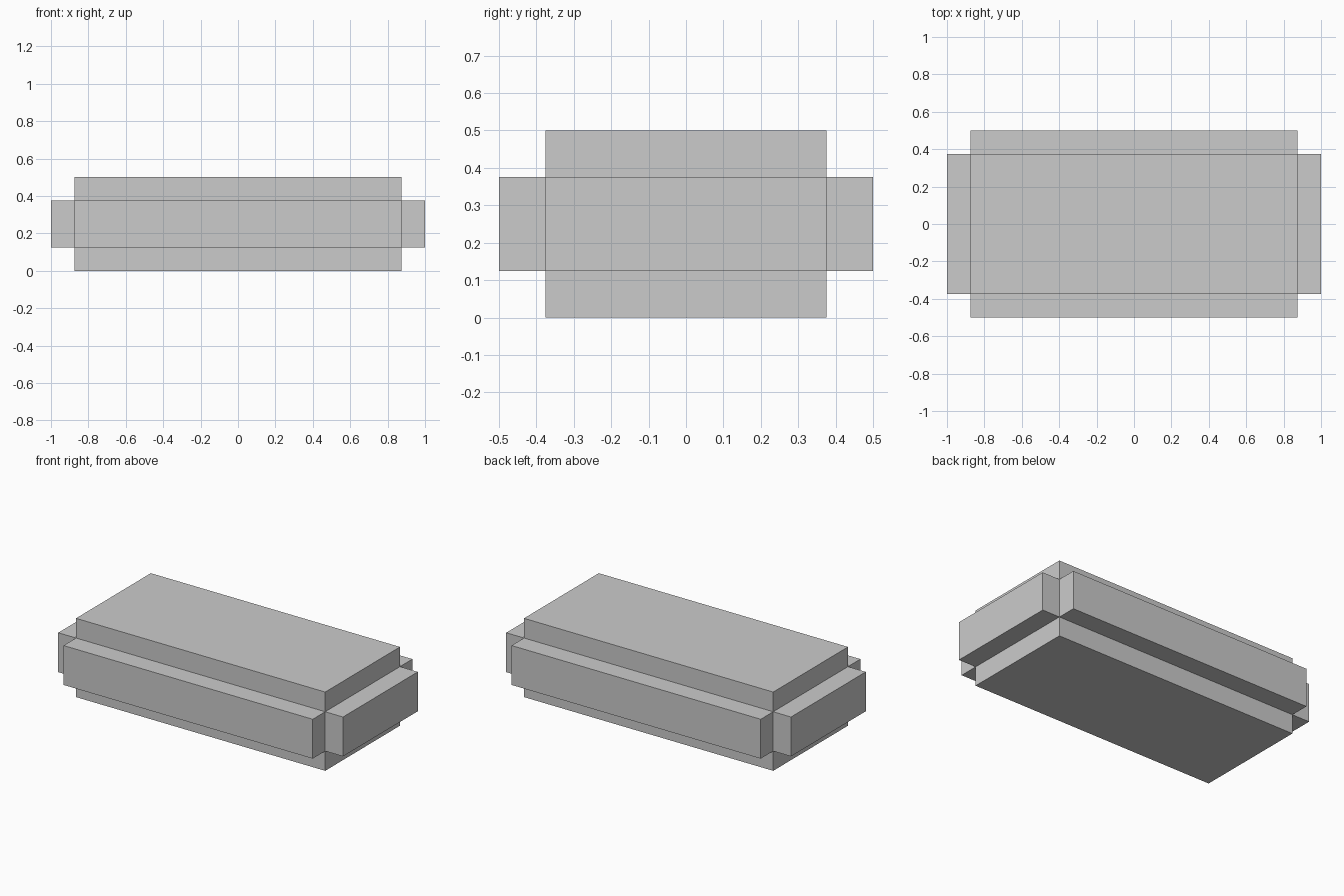
import bpy
import bmesh
from mathutils import Matrix, Vector

if "Cube" in bpy.data.objects:
    bpy.data.objects.remove(bpy.data.objects["Cube"])

CORE = Vector((1.75, 0.75, 0.25))   # inner block before its sides are pushed out
STEP = 0.125                        # depth of every raised panel

# Inner block
bm = bmesh.new()
bmesh.ops.create_cube(bm, size=1.0, matrix=Matrix.Translation((0, 0, 0.25)) @ Matrix.Diagonal(CORE.to_4d()))
bm.normal_update()

# Raised panel on each of the six sides, leaving notched edges
panels = bmesh.ops.extrude_discrete_faces(bm, faces=bm.faces[:])["faces"]
bm.normal_update()
for face in panels:
    bmesh.ops.translate(bm, verts=face.verts[:], vec=face.normal * STEP)
bm.normal_update()

mesh = bpy.data.meshes.new("notched_block")
bm.to_mesh(mesh)
bm.free()
block = bpy.data.objects.new("notched_block", mesh)
bpy.context.collection.objects.link(block)
